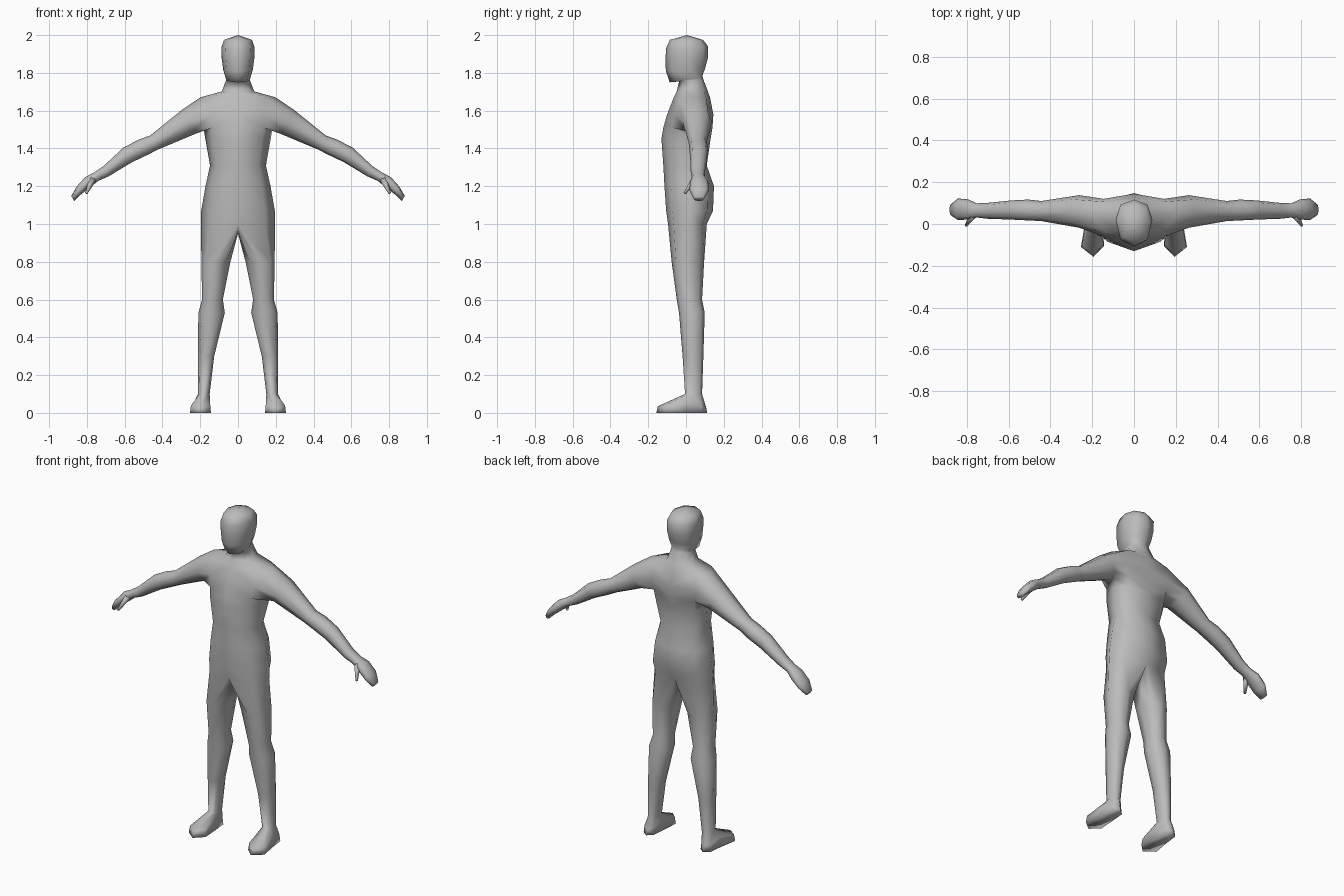
import bpy, bmesh, math
from mathutils import Vector

if "Cube" in bpy.data.objects:
    bpy.data.objects.remove(bpy.data.objects["Cube"])

skin = bpy.data.materials.new("plain_grey")
skin.diffuse_color = (0.5, 0.5, 0.5, 1)
skin.use_nodes = True
skin.node_tree.nodes["Principled BSDF"].inputs["Base Color"].default_value = skin.diffuse_color

bm = bmesh.new()
K = 0.74  # corner fullness of the eight-sided sections
OCT = [(0, 1), (K, K), (1, 0), (K, -K), (0, -1), (-K, -K), (-1, 0), (-K, K)]


def vert(x, y, z):
    return bm.verts.new((x, y, z))


def half_ring(zf, zb, w, yf, ym, yb):
    """Half section from front centre round the side to back centre."""
    zm = (zf + zb) / 2
    ring = []
    for s, c in OCT[:5]:
        reach, zend = (ym - yf, zf) if c > 0 else (yb - ym, zb)
        ring.append(vert(w * s, ym - reach * c, zm + (zend - zm) * abs(c)))
    return ring


def bridge(a, b, closed=True, skip=()):
    n = len(a)
    for i in range(n if closed else n - 1):
        if i not in skip:
            j = (i + 1) % n
            bm.faces.new((a[i], a[j], b[j], b[i]))


# Head, neck and torso sections: front z, back z, half width, front y, side y, back y
trunk = [
    (1.975, 1.975, .074, -.085, .01, .09),
    (1.93, 1.94, .088, -.106, .02, .117),
    (1.88, 1.88, .087, -.108, .02, .116),
    (1.81, 1.82, .078, -.107, .02, .10),
    (1.75, 1.785, .064, -.086, .02, .087),
    (1.755, 1.765, .064, -.036, .03, .092),
    (1.70, 1.705, .085, -.05, .04, .115),
    (1.67, 1.67, .20, -.065, .05, .127),
    (1.58, 1.58, .195, -.10, .05, .145),
    (1.51, 1.51, .183, -.12, .05, .14),
    (1.45, 1.45, .173, -.13, .045, .13),
    (1.31, 1.31, .148, -.12, .02, .11),
    (1.20, 1.20, .172, -.114, .02, .148),
    (1.07, 1.07, .195, -.105, .025, .143),
    (1.00, 1.00, .196, -.095, .02, .11),
]
rows = [half_ring(*r) for r in trunk]
SH = 7  # shoulder row; the arm opens over the two bands below it
for i in range(len(rows) - 1):
    bridge(rows[i], rows[i + 1], False, (1, 2) if i in (SH, SH + 1) else ())
crown = vert(0, .005, 2.0)
for a, b in zip(rows[0], rows[0][1:]):
    bm.faces.new((a, b, crown))

# Arm and hand: x, z, half height, y, half depth
a, b, c = rows[SH:SH + 3]
prev = [a[2], a[1], b[1], c[1], c[2], c[3], b[3], a[3]]
bm.verts.remove(b[2])
for x, z, h, y, d in [
    (.262, 1.54, .073, .06, .078),
    (.443, 1.432, .043, .062, .048),
    (.505, 1.405, .047, .067, .050),
    (.585, 1.365, .045, .067, .046),
    (.70, 1.278, .030, .063, .038),
    (.752, 1.25, .025, .065, .034),
    (.795, 1.222, .030, .070, .048),
    (.842, 1.178, .024, .070, .052),
    (.875, 1.135, .016, .068, .028),
]:
    ring = [vert(x + .5 * h * k, y - d * s, z + .86 * h * k) for s, k in OCT]
    bridge(prev, ring)
    prev = ring
bm.faces.new(prev)

# Leg, starting from the hip section closed by the crotch
prev = rows[-1] + [vert(0, .07, .965), vert(0, .02, .95), vert(0, -.045, .965)]
for z, x, w, y, d in [
    (.80, .117, .077, .010, .086),
    (.60, .135, .055, .018, .067),
    (.53, .140, .070, .031, .068),
    (.30, .169, .043, .037, .055),
    (.10, .181, .031, .040, .045),
]:
    ring = [vert(x + w * s, y - d * k, z) for s, k in OCT]
    bridge(prev, ring)
    prev = ring

# Foot: outline at the sole, shrunk slightly for the upper edge
outline = [(.195, -.157), (.254, -.11), (.235, 0), (.225, .085),
           (.19, .112), (.158, .085), (.15, 0), (.143, -.107)]
upper_z = [.035, .04, .06, .04, .03, .04, .06, .04]
upper = [vert(.19 + (x - .19) * .92, y * .95, z) for (x, y), z in zip(outline, upper_z)]
sole = [vert(x, y, 0) for x, y in outline]
bridge(prev, upper)
bridge(upper, sole)
bm.faces.new(sole)

# Mirror the half body and finish
bmesh.ops.mirror(bm, geom=bm.verts[:] + bm.edges[:] + bm.faces[:],
                 axis='X', merge_dist=.0005)
bmesh.ops.remove_doubles(bm, verts=bm.verts[:], dist=.0005)
bmesh.ops.recalc_face_normals(bm, faces=bm.faces[:])
mesh = bpy.data.meshes.new("body")
bm.to_mesh(mesh)
bm.free()
for p in mesh.polygons:
    p.use_smooth = True
mesh.materials.append(skin)
bpy.context.collection.objects.link(bpy.data.objects.new("body", mesh))

# Thumbs
for side, name in ((-1, "right_thumb"), (1, "left_thumb")):
    base, tip = Vector((side * .77, .045, 1.235)), Vector((side * .803, -.007, 1.163))
    bpy.ops.mesh.primitive_cone_add(vertices=6, radius1=.02, radius2=.007,
                                    depth=(tip - base).length, location=(base + tip) / 2)
    thumb = bpy.context.object
    thumb.name = name
    thumb.rotation_euler = (tip - base).to_track_quat('Z', 'Y').to_euler()
    thumb.data.materials.append(skin)
    bpy.ops.object.shade_smooth()
